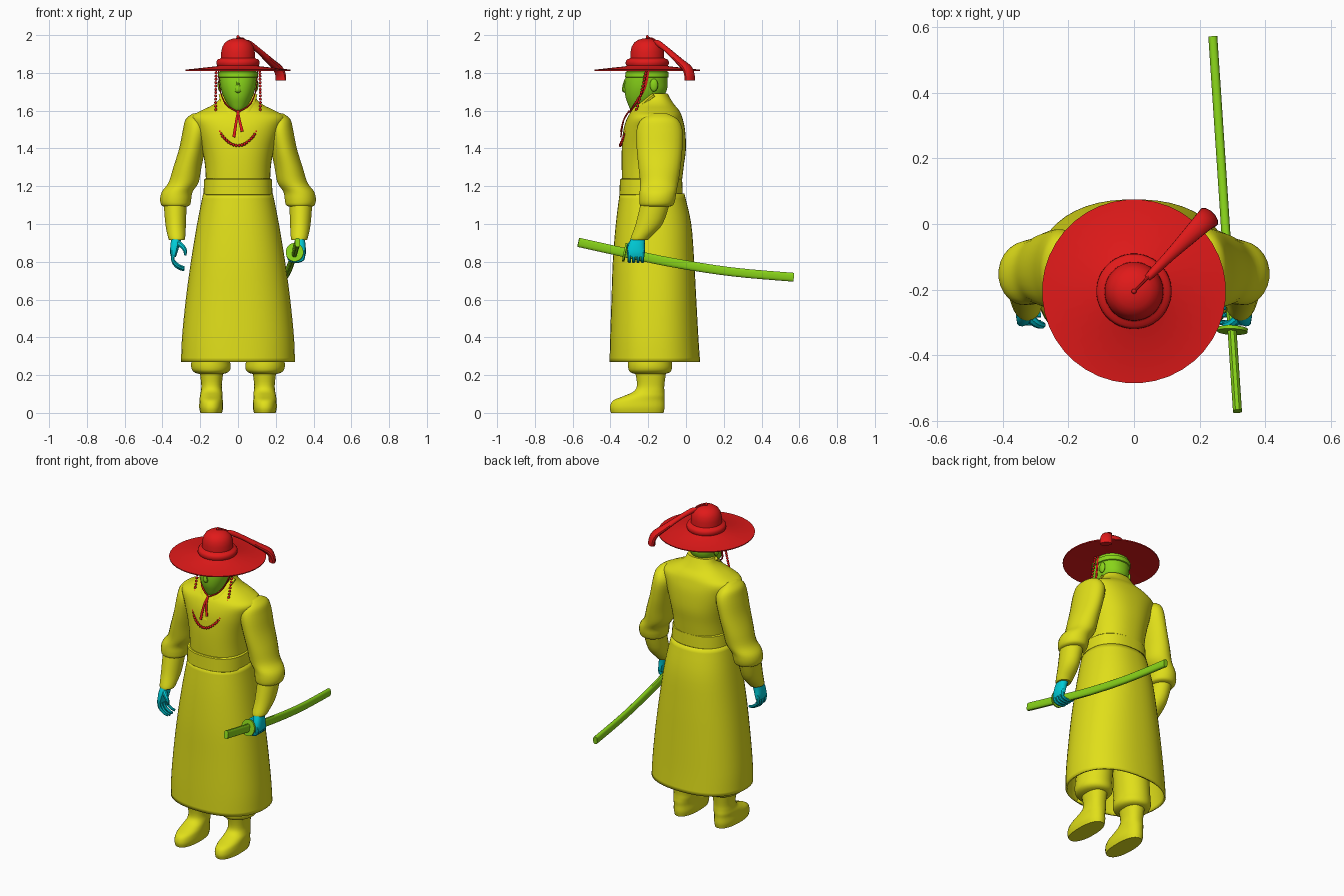
import bpy, bmesh, math
from mathutils import Vector


def material(name, rgb):
    m = bpy.data.materials.new(name)
    m.diffuse_color = (*rgb, 1)
    return m


RED = material("red", (0.75, 0.01, 0.01))
YELLOW = material("yellow", (0.75, 0.74, 0.01))
GREEN = material("green", (0.25, 0.66, 0.01))
CYAN = material("cyan", (0.0, 0.6, 0.68))


def finish(name, bm, mat, angle=40, thick=0):
    bmesh.ops.recalc_face_normals(bm, faces=bm.faces)
    me = bpy.data.meshes.new(name)
    bm.to_mesh(me)
    bm.free()
    me.materials.append(mat)
    ob = bpy.data.objects.new(name, me)
    bpy.context.collection.objects.link(ob)
    bpy.ops.object.select_all(action='DESELECT')
    ob.select_set(True)
    bpy.context.view_layer.objects.active = ob
    bpy.ops.object.shade_smooth_by_angle(angle=math.radians(angle))
    if thick:
        s = ob.modifiers.new("thickness", 'SOLIDIFY')
        s.thickness = thick
    return ob


def smooth(rows, k=4):
    """Catmull-Rom through rows of numbers."""
    out = []
    for i in range(len(rows) - 1):
        a, b, c, d = rows[max(i - 1, 0)], rows[i], rows[i + 1], rows[min(i + 2, len(rows) - 1)]
        for j in range(k):
            t = j / k
            out.append(tuple(0.5 * (2 * q + (r - p) * t + (2 * p - 5 * q + 4 * r - s) * t * t
                                    + (3 * q - p - 3 * r + s) * t ** 3)
                             for p, q, r, s in zip(a, b, c, d)))
    return out + [tuple(rows[-1])]


def unit(sides, n):
    """Points of a unit superellipse."""
    pts = []
    for i in range(sides):
        w = 2 * math.pi * (i + 0.5) / sides
        c, s = math.cos(w), math.sin(w)
        pts.append((math.copysign(abs(c) ** (2 / n), c), math.copysign(abs(s) ** (2 / n), s)))
    return pts


def skin(name, rings, mat, caps=True, **kw):
    bm = bmesh.new()
    vs = [[bm.verts.new(p) for p in r] for r in rings]
    m = len(vs[0])
    for a, b in zip(vs, vs[1:]):
        for i in range(m):
            bm.faces.new((a[i], a[(i + 1) % m], b[(i + 1) % m], b[i]))
    if caps:
        bm.faces.new(vs[0])
        bm.faces.new(vs[-1])
    return finish(name, bm, mat, **kw)


def loft(name, rows, mat, sides=32, n=2.0, k=4, **kw):
    """Rows (z, x, y, rx, ry) of level rings."""
    rows = smooth(rows, k) if k > 1 else rows
    return skin(name, [[(x + rx * c, y + ry * s, z) for c, s in unit(sides, n)]
                       for z, x, y, rx, ry in rows], mat, **kw)


def sweep(name, rows, mat, sides=8, n=2.0, up=(0, 1, 0), k=4, **kw):
    """Rows (x, y, z, a, b) of a path with its half-widths."""
    rows = smooth(rows, k) if k > 1 else rows
    P = [Vector(r[:3]) for r in rows]
    rings = []
    for i, r in enumerate(rows):
        t = (P[min(i + 1, len(P) - 1)] - P[max(i - 1, 0)]).normalized()
        u = t.cross(Vector(up)).normalized()
        v = u.cross(t)
        rings.append([P[i] + u * r[3] * c + v * r[4] * s for c, s in unit(sides, n)])
    return skin(name, rings, mat, **kw)


def balls(name, centres, scale, mat, seg=8):
    bm = bmesh.new()
    for c in centres:
        new = bmesh.ops.create_uvsphere(bm, u_segments=seg, v_segments=seg * 3 // 4, radius=1)['verts']
        for v in new:
            v.co = Vector(c) + Vector(a * b for a, b in zip(v.co, scale))
    return finish(name, bm, mat, angle=70)


# Skirt, open at the hem, and its front pleat
SK = [(1.16, 0, -0.18, 0.175, 0.162), (1.0, 0, -0.172, 0.207, 0.19), (0.8, 0, -0.172, 0.24, 0.206),
      (0.6, 0, -0.17, 0.267, 0.215), (0.4, 0, -0.168, 0.287, 0.224), (0.27, 0, -0.165, 0.292, 0.23)]
loft("robe_skirt", SK, YELLOW, sides=48, n=2.3, caps=False, thick=-0.01)
bm = bmesh.new()
grid = []
for z, _, cy, rx, ry in smooth(SK, 6):
    if z < 1.03:
        w = 0.012 + (1.02 - z) * 0.125
        grid.append([bm.verts.new((w * f, cy - ry * (1 - abs(w * f / rx) ** 2.3) ** (1 / 2.3) - 0.005, z))
                     for f in (-1, -0.5, 0, 0.5, 1)])
for a, b in zip(grid, grid[1:]):
    for i in range(4):
        bm.faces.new((a[i], a[i + 1], b[i + 1], b[i]))
finish("front_pleat", bm, YELLOW, thick=0.006)

# Belt and vest
loft("belt", [(1.15, 0, -0.185, 0.178, 0.163), (1.155, 0, -0.185, 0.183, 0.168),
              (1.235, 0, -0.185, 0.18, 0.165), (1.24, 0, -0.185, 0.174, 0.16)], YELLOW, sides=48, n=2.4, k=1)
loft("vest", [(1.22, 0, -0.18, 0.17, 0.158), (1.31, 0, -0.176, 0.175, 0.165), (1.4, 0, -0.17, 0.192, 0.17),
              (1.5, 0, -0.168, 0.225, 0.163), (1.565, 0, -0.165, 0.25, 0.145), (1.6, 0, -0.16, 0.195, 0.125),
              (1.63, 0, -0.158, 0.135, 0.098), (1.66, 0, -0.155, 0.1, 0.075), (1.69, 0, -0.155, 0.085, 0.058)],
     YELLOW, sides=48, n=2.3)

for s, side in ((-1, "right"), (1, "left")):
    # Crossed collar
    sweep(side + "_collar", [(s * 0.083, -0.17, 1.685, 0.02, 0.01), (s * 0.07, -0.225, 1.64, 0.02, 0.01),
                             (s * 0.045, -0.288, 1.58, 0.02, 0.01), (s * 0.005, -0.33, 1.46, 0.018, 0.008)],
          YELLOW, n=3)
    # Sleeve with full rolled elbow, then the forearm
    loft(side + "_sleeve", [(z, s * x, y, rx, ry) for z, x, y, rx, ry in (
        (1.585, 0.225, -0.14, 0.015, 0.04), (1.555, 0.225, -0.14, 0.052, 0.095), (1.5, 0.222, -0.14, 0.07, 0.122),
        (1.4, 0.242, -0.14, 0.07, 0.122), (1.3, 0.268, -0.14, 0.075, 0.112), (1.22, 0.288, -0.142, 0.08, 0.102),
        (1.17, 0.322, -0.148, 0.082, 0.098), (1.13, 0.33, -0.152, 0.083, 0.096), (1.1, 0.33, -0.156, 0.076, 0.088),
        (1.09, 0.33, -0.16, 0.055, 0.065))], YELLOW, sides=24)
    loft(side + "_forearm", [(z, s * x, y, rx, ry) for z, x, y, rx, ry in (
        (1.12, 0.333, -0.16, 0.062, 0.078), (1.0, 0.33, -0.195, 0.055, 0.072), (0.93, 0.325, -0.24, 0.046, 0.052),
        (0.915, 0.324, -0.247, 0.04, 0.046))], YELLOW, sides=20)
    # Trousers gathered over the boots
    loft(side + "_trouser", [(0.8, s * 0.1, -0.17, 0.09, 0.11), (0.5, s * 0.125, -0.18, 0.1, 0.11),
                             (0.3, s * 0.143, -0.19, 0.102, 0.115), (0.24, s * 0.143, -0.19, 0.105, 0.117),
                             (0.215, s * 0.142, -0.19, 0.09, 0.105), (0.205, s * 0.142, -0.19, 0.06, 0.075)],
         YELLOW, sides=24)
    loft(side + "_boot", [(0.0, s * 0.142, -0.258, 0.058, 0.14), (0.03, s * 0.142, -0.258, 0.064, 0.146),
                          (0.065, s * 0.142, -0.25, 0.062, 0.137), (0.09, s * 0.142, -0.22, 0.06, 0.108),
                          (0.115, s * 0.14, -0.195, 0.057, 0.081), (0.15, s * 0.14, -0.187, 0.055, 0.073),
                          (0.22, s * 0.14, -0.187, 0.063, 0.083)], YELLOW, sides=24, n=2.3)
    # Palm, fingers and thumb: the left hand grips, the right hangs
    loft(side + "_palm", [(0.935, s * 0.324, -0.25, 0.028, 0.036), (0.89, s * 0.333, -0.262, 0.025, 0.044),
                          (0.85, s * 0.34, -0.265, 0.02, 0.047), (0.825, s * 0.342, -0.265, 0.013, 0.044)],
         CYAN, sides=14, n=2.6)
    for i in range(4):
        y, d = -0.3 + 0.023 * i, (0.006, 0, 0.003, 0.012)[i]
        if s > 0:
            path = ((0.345, 0.85), (0.343, 0.815), (0.312, 0.802), (0.274, 0.81), (0.266, 0.838), (0.274, 0.85))
        else:
            path = ((0.345, 0.85), (0.345, 0.81), (0.33, 0.78 + d), (0.305, 0.763 + d), (0.284, 0.758 + d))
        sweep(f"{side}_finger_{i + 1}", [(s * x, y, z, 0.011 - 0.0008 * j, 0.011 - 0.0008 * j)
                                        for j, (x, z) in enumerate(path)], CYAN, k=3)
    sweep(side + "_thumb", [(s * 0.322, -0.28, 0.9, 0.017, 0.015), (s * 0.298, -0.302, 0.885, 0.014, 0.013),
                            (s * 0.28, -0.308, 0.86, 0.011, 0.011), (s * 0.28, -0.305, 0.835, 0.007, 0.007)], CYAN)
    # Ear, chin strap and its loose end
    balls(side + "_ear", [(s * 0.096, -0.17, 1.735)], (0.012, 0.022, 0.034), GREEN, 12)
    sweep(side + "_chin_strap", [(s * 0.103, -0.2, 1.82, 0.003, 0.009), (s * 0.097, -0.22, 1.72, 0.003, 0.008),
                                 (s * 0.065, -0.27, 1.635, 0.004, 0.006), (0, -0.298, 1.592, 0.004, 0.005)], RED)
    e = 1.46 if s < 0 else 1.49
    sweep(side + "_strap_end", [(0, -0.3, 1.6, 0.005, 0.004), (s * 0.008, -0.33, 1.55, 0.007, 0.004),
                                (s * 0.022, -0.345, e, 0.009, 0.004)], RED)

# Head with nose and headband
loft("head", [(1.6, 0, -0.27, 0.018, 0.02), (1.612, 0, -0.262, 0.035, 0.036), (1.635, 0, -0.24, 0.055, 0.068),
              (1.67, 0, -0.222, 0.075, 0.098), (1.71, 0, -0.213, 0.09, 0.112), (1.75, 0, -0.211, 0.097, 0.113),
              (1.79, 0, -0.207, 0.099, 0.11), (1.835, 0, -0.205, 0.092, 0.1)], GREEN, n=2.2)
sweep("nose", [(0, -0.318, 1.77, 0.008, 0.006), (0, -0.327, 1.735, 0.01, 0.009),
               (0, -0.327, 1.708, 0.017, 0.012), (0, -0.32, 1.697, 0.01, 0.005)], GREEN)
loft("headband", [(1.775, 0, -0.207, 0.099, 0.111), (1.778, 0, -0.207, 0.104, 0.116),
                  (1.805, 0, -0.206, 0.104, 0.114), (1.808, 0, -0.206, 0.098, 0.108)], GREEN, n=2.2, k=1)

# Hat: brim, rolled band and dome in one revolved profile, then knob and tassel
HAT = ((0.09, 1.824), (0.279, 1.811), (0.28, 1.817), (0.115, 1.835), (0.11, 1.838), (0.115, 1.848), (0.114, 1.862),
       (0.107, 1.872), (0.096, 1.875), (0.09, 1.88), (0.089, 1.91), (0.083, 1.938), (0.07, 1.96), (0.05, 1.974),
       (0.025, 1.982), (0.004, 1.984))
loft("hat", [(z, 0, -0.205, r, r) for r, z in HAT], RED, sides=40, k=1)
balls("hat_knob", [(0, -0.205, 1.99)], (0.008, 0.008, 0.01), RED, 10)
sweep("tassel_cord", [(0, -0.205, 1.985, 0.004, 0.004), (0.025, -0.18, 1.983, 0.004, 0.004),
                      (0.05, -0.155, 1.965, 0.005, 0.005)], RED, up=(1, -1, 0))
sweep("tassel", [(0.04, -0.165, 1.966, 0.008, 0.01), (0.06, -0.145, 1.955, 0.016, 0.014),
                 (0.11, -0.095, 1.917, 0.014, 0.018), (0.17, -0.035, 1.862, 0.017, 0.026),
                 (0.21, 0.005, 1.825, 0.02, 0.032), (0.225, 0.018, 1.79, 0.02, 0.035),
                 (0.227, 0.02, 1.76, 0.02, 0.036)], RED, sides=12, up=(1, -1, 0))

# Bead string hanging from the brim
half = [(0.115, -0.21, 1.815), (0.118, -0.235, 1.7), (0.115, -0.275, 1.57), (0.09, -0.32, 1.48),
        (0.045, -0.342, 1.43)]
line = smooth([(-x, y, z) for x, y, z in half] + [(0, -0.348, 1.415)] + half[::-1], 30)
beads = [line[0]]
for p in line:
    if (Vector(p) - Vector(beads[-1])).length > 0.0145:
        beads.append(p)
balls("bead_string", beads, (0.008, 0.008, 0.008), RED)

# Sheathed sword and guard
sweep("sword", [(0.315, -0.57, 0.903, 0.014, 0.025), (0.299, -0.33, 0.85, 0.014, 0.025),
                (0.283, -0.08, 0.797, 0.014, 0.025), (0.262, 0.24, 0.747, 0.014, 0.024),
                (0.24, 0.57, 0.718, 0.014, 0.024)], GREEN, sides=12, n=3, up=(0, 0, 1))
sweep("sword_guard", [(0.2995, -0.328, 0.851, 0.047, 0.05), (0.3, -0.318, 0.849, 0.047, 0.05)], GREEN,
      sides=20, up=(0, 0, 1), k=1)
